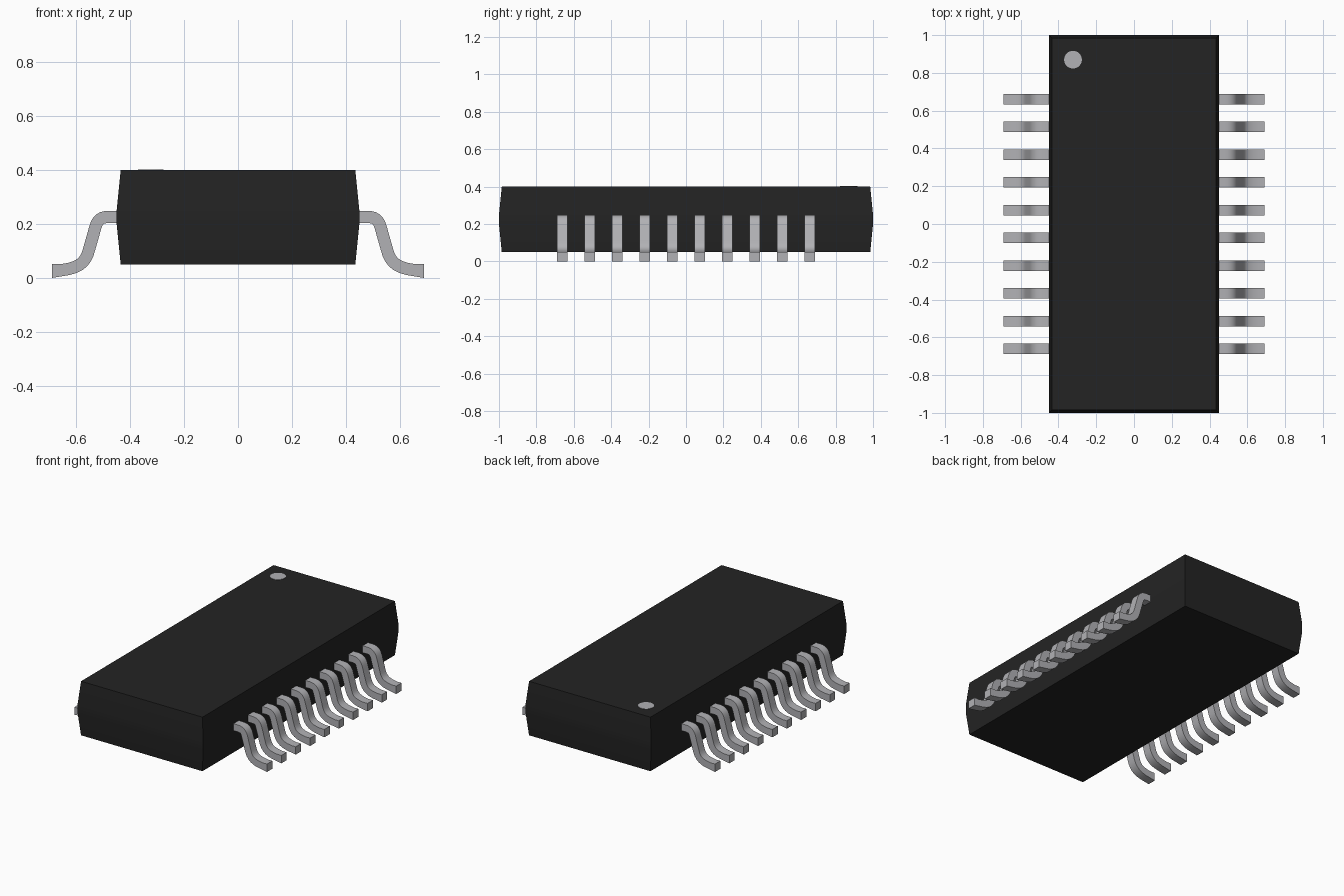
import bpy, bmesh, math
from mathutils import Vector, geometry

if "Cube" in bpy.data.objects:
    bpy.data.objects.remove(bpy.data.objects["Cube"])


def material(name, rgb):
    m = bpy.data.materials.new(name)
    m.diffuse_color = (*rgb, 1)
    m.use_nodes = True
    m.node_tree.nodes["Principled BSDF"].inputs["Base Color"].default_value = m.diffuse_color
    return m


BLACK = material("black plastic", (0.017, 0.017, 0.017))
METAL = material("tin grey metal", (0.44, 0.44, 0.46))
DOT = material("marker grey", (0.44, 0.44, 0.46))


def add_object(name, bm, mat, angle):
    bmesh.ops.recalc_face_normals(bm, faces=bm.faces)
    mesh = bpy.data.meshes.new(name)
    bm.to_mesh(mesh)
    bm.free()
    mesh.materials.append(mat)
    ob = bpy.data.objects.new(name, mesh)
    bpy.context.collection.objects.link(ob)
    bpy.ops.object.select_all(action='DESELECT')
    ob.select_set(True)
    bpy.context.view_layer.objects.active = ob
    bpy.ops.object.shade_smooth_by_angle(angle=math.radians(angle))
    return ob


# Body: moulded block, slightly wider around the middle
bm = bmesh.new()
rings = []
for z, inset in ((0.05, 0.015), (0.20, 0.0), (0.25, 0.0), (0.40, 0.015)):
    x, y = 0.45 - inset, 1.0 - inset
    rings.append([bm.verts.new((sx * x, sy * y, z))
                  for sx, sy in ((-1, -1), (1, -1), (1, 1), (-1, 1))])
bm.faces.new(rings[0])
bm.faces.new(rings[-1])
for a, b in zip(rings, rings[1:]):
    for i in range(4):
        j = (i + 1) % 4
        bm.faces.new((a[i], a[j], b[j], b[i]))
add_object("body", bm, BLACK, 30)

# Pin one marker: thin round plate on the top
bm = bmesh.new()
bmesh.ops.create_cone(bm, cap_ends=True, segments=32, radius1=0.047,
                      radius2=0.047, depth=0.006)
bmesh.ops.translate(bm, verts=bm.verts, vec=(-0.323, 0.87, 0.399))
add_object("pin_one_marker", bm, DOT, 30)


# Lead centreline: shoulder bend, then a bend into the foot
def bend(*pts):
    return geometry.interpolate_bezier(*[Vector(p) for p in pts], 9)


path = [Vector((0.43, 0.226))]
path += bend((0.48, 0.226), (0.518, 0.226), (0.524, 0.208), (0.534, 0.170))
path += bend((0.551, 0.110), (0.565, 0.052), (0.59, 0.032), (0.69, 0.0255))
HALF_T, HALF_W, COUNT, ROW = 0.0225, 0.0275, 10, 0.661


def add_lead(name, side, y):
    bm = bmesh.new()
    sections = []
    for i, p in enumerate(path):
        t = path[min(i + 1, len(path) - 1)] - path[max(i - 1, 0)]
        n = Vector((-t.y, t.x)).normalized() * HALF_T
        if i in (0, len(path) - 1):      # square-cut ends
            n = Vector((0, HALF_T))
            if i:
                n.y = 0.0255
        sections.append([bm.verts.new((side * (p.x + s * n.x), y + w * HALF_W, p.y + s * n.y))
                         for s, w in ((1, -1), (1, 1), (-1, 1), (-1, -1))])
    bm.faces.new(sections[0])
    bm.faces.new(sections[-1])
    for a, b in zip(sections, sections[1:]):
        for i in range(4):
            j = (i + 1) % 4
            bm.faces.new((a[i], a[j], b[j], b[i]))
    add_object(name, bm, METAL, 35)


# Ten gull-wing leads on each side
for side, label in ((-1, "left"), (1, "right")):
    for k in range(COUNT):
        add_lead(f"{label}_lead_{k + 1}", side, -ROW + 2 * ROW * k / (COUNT - 1))
